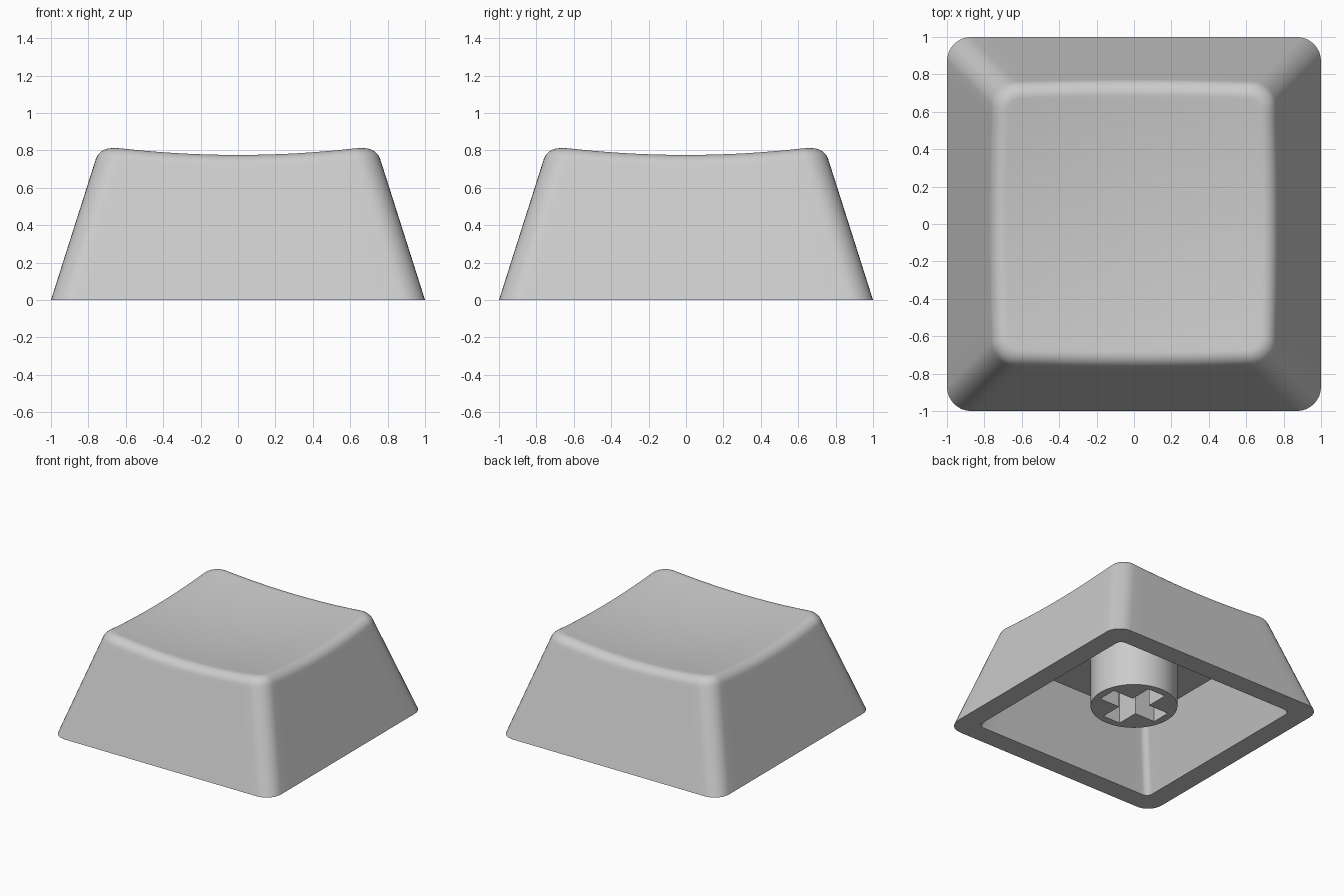
import bpy, bmesh, math
from mathutils import Vector

if "Cube" in bpy.data.objects:
    bpy.data.objects.remove(bpy.data.objects["Cube"])

SLOPE = 0.318        # inward lean of the walls per unit of height
R_OUT, R_IN = 0.13, 0.05
FILLET = 0.068       # tangent length of the rounded top rim
CEILING = 0.54

grey = bpy.data.materials.new("light_grey")
grey.diffuse_color = (0.6, 0.6, 0.6, 1)
grey.use_nodes = True
grey.node_tree.nodes["Principled BSDF"].inputs["Base Color"].default_value = grey.diffuse_color


def ring_layout(side=16, corner=8):
    """Perimeter stations: (corner index, arc angle, fraction along next side)."""
    out = []
    for q in range(4):
        for i in range(corner + 1):
            out.append((q, math.radians(90 * q + 90 * i / corner), 0))
        for i in range(1, side):
            out.append((q, math.radians(90 * q + 90), i / side))
    return out


SIGNS = [(1, 1), (-1, 1), (-1, -1), (1, -1)]
LAYOUT = ring_layout()


def station(s, half, r):
    """Point of a rounded square at one perimeter station."""
    q, ang, f = s
    c = half - r
    a, b = Vector(SIGNS[q]), Vector(SIGNS[(q + 1) % 4])
    return a.lerp(b, f) * c + Vector((math.cos(ang), math.sin(ang))) * r


def dish(p):
    """Height of the scooped top."""
    return 0.731 + 0.094 * p.length_squared


def flat_ring(half, r, z):
    return [(*station(s, half, r), z) for s in LAYOUT]


def smooth(ob):
    ob.data.materials.clear()
    ob.data.materials.append(grey)
    bpy.ops.object.select_all(action='DESELECT')
    ob.select_set(True)
    bpy.context.view_layer.objects.active = ob
    bpy.ops.object.shade_smooth_by_angle(angle=math.radians(30))


# Cap shell, as rings from the ceiling, down the inside, up the outside, over the rim
rings = [flat_ring(0.834 - SLOPE * CEILING, R_IN, CEILING),
         flat_ring(0.834, R_IN, 0),
         flat_ring(1.0, R_OUT, 0)]
STEPS = 9
columns = []
for s in LAYOUT:
    z = 0.8
    for _ in range(12):                      # where wall and dish meet
        z = dish(station(s, 1 - SLOPE * z, R_OUT))
    edge = Vector((*station(s, 1 - SLOPE * z, R_OUT), z))

    def wall(drop):
        return Vector((*station(s, 1 - SLOPE * (z - drop), R_OUT), z - drop))

    p = station(s, 1 - SLOPE * z - FILLET, R_OUT - FILLET)
    low, top = wall(FILLET * 0.95), Vector((*p, dish(p)))
    col = [wall(FILLET * 0.95 + 0.03)]
    for i in range(STEPS + 1):               # rounded rim
        t = i / STEPS
        a, b, c = (1 - t) ** 2, 2 * t * (1 - t) * 0.78, t * t
        col.append((low * a + edge * b + top * c) / (a + b + c))
    for k in (0.96, 0.88, 0.76, 0.62, 0.48, 0.34, 0.2, 0.08):   # scooped top
        col.append(Vector((*(p * k), dish(p * k))))
    columns.append(col)
rings += [list(r) for r in zip(*columns)]

bm = bmesh.new()
vr = [[bm.verts.new(co) for co in ring] for ring in rings]
n = len(LAYOUT)
for lo, hi in zip(vr, vr[1:]):
    for i in range(n):
        j = (i + 1) % n
        bm.faces.new((lo[i], lo[j], hi[j], hi[i]))
bm.faces.new(vr[0])
centre = bm.verts.new((0, 0, dish(Vector((0, 0)))))
for i in range(n):
    bm.faces.new((vr[-1][i], vr[-1][(i + 1) % n], centre))
bmesh.ops.recalc_face_normals(bm, faces=bm.faces)
me = bpy.data.meshes.new("cap_shell")
bm.to_mesh(me)
bm.free()
shell = bpy.data.objects.new("cap_shell", me)
bpy.context.collection.objects.link(shell)
smooth(shell)

# Mounting stem: round post with a cross-shaped socket
L, W = 0.265, 0.08
cross = []
for q in range(4):
    c, s = round(math.cos(q * math.pi / 2)), round(math.sin(q * math.pi / 2))
    cross += [(x * c - y * s, x * s + y * c) for x, y in ((L, -W), (L, W), (W, W))]
circle = [(0.327 * math.cos(math.tau * i / 64), 0.327 * math.sin(math.tau * i / 64))
          for i in range(64)]
BOTTOM, TOP = 0.11, CEILING + 0.01
cu = bpy.data.curves.new("stem", 'CURVE')
cu.dimensions, cu.fill_mode, cu.extrude = '2D', 'BOTH', (TOP - BOTTOM) / 2
for pts in (circle, cross):
    sp = cu.splines.new('POLY')
    sp.points.add(len(pts) - 1)
    for pt, (x, y) in zip(sp.points, pts):
        pt.co = (x, y, 0, 1)
    sp.use_cyclic_u = True
stem = bpy.data.objects.new("stem", cu)
stem.location.z = (TOP + BOTTOM) / 2
bpy.context.collection.objects.link(stem)
bpy.ops.object.select_all(action='DESELECT')
stem.select_set(True)
bpy.context.view_layer.objects.active = stem
bpy.ops.object.convert(target='MESH')
stem = bpy.context.view_layer.objects.active
bm = bmesh.new()
bm.from_mesh(stem.data)
bmesh.ops.remove_doubles(bm, verts=bm.verts, dist=1e-4)
bmesh.ops.recalc_face_normals(bm, faces=bm.faces)
bm.to_mesh(stem.data)
bm.free()
smooth(stem)
